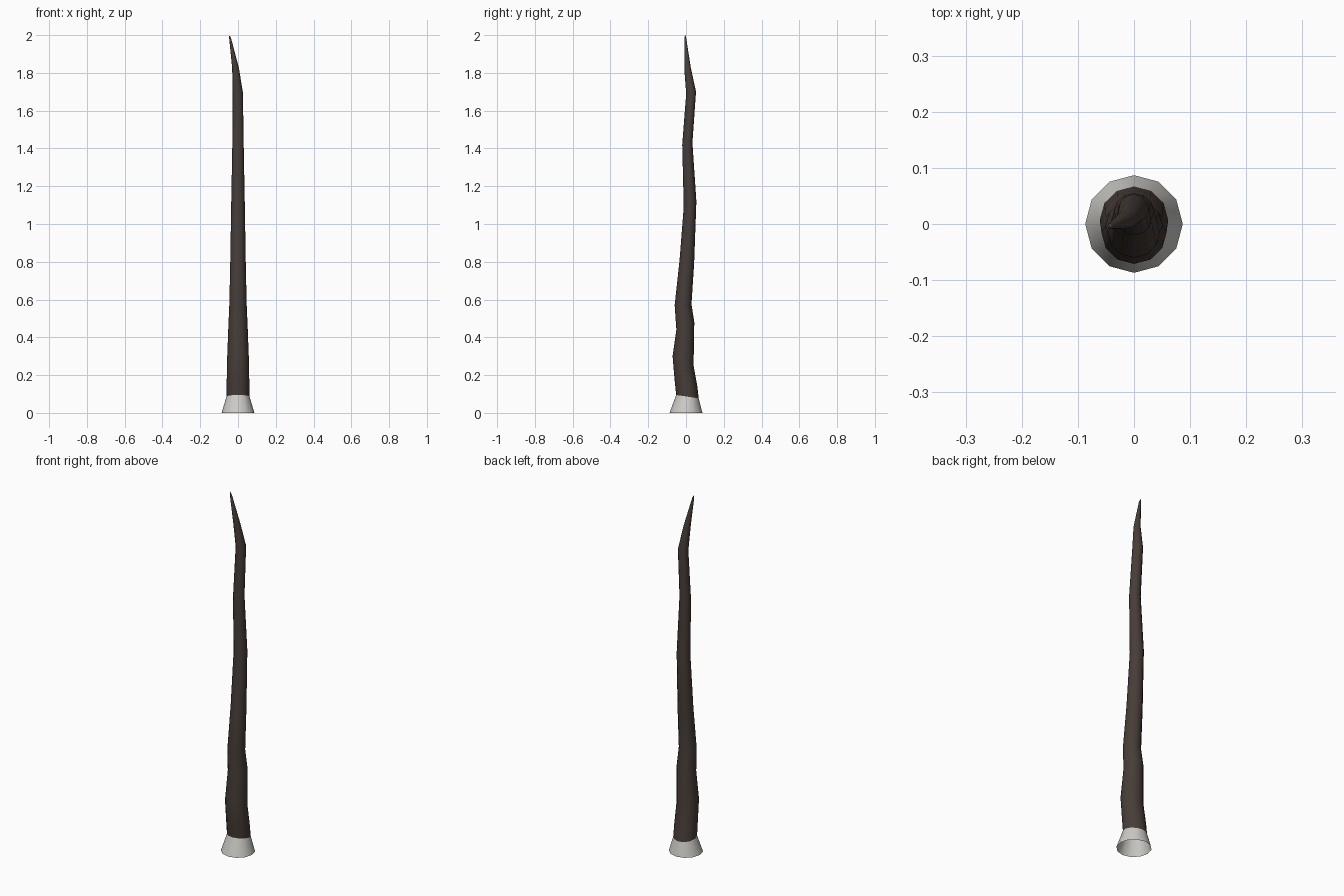
import bpy, math

if "Cube" in bpy.data.objects:
    bpy.data.objects.remove(bpy.data.objects["Cube"])

SIDES = 12

def material(name, rgb):
    m = bpy.data.materials.new(name)
    m.diffuse_color = (*rgb, 1)
    m.use_nodes = True
    m.node_tree.nodes["Principled BSDF"].inputs["Base Color"].default_value = m.diffuse_color
    return m

def loft(name, rings, mat, tip=None):
    """Skin tilted rings: (centre x, half width, front y, front z, back y, back z)."""
    verts, faces = [], []
    for cx, rx, yf, zf, yb, zb in rings:
        for i in range(SIDES):
            a = 2 * math.pi * i / SIDES
            t = (1 + math.sin(a)) / 2
            verts.append((cx + rx * math.cos(a), yf + (yb - yf) * t, zf + (zb - zf) * t))
    for r in range(len(rings) - 1):
        for i in range(SIDES):
            j = (i + 1) % SIDES
            a, b = r * SIDES, (r + 1) * SIDES
            faces.append((a + i, a + j, b + j, b + i))
    if tip:
        verts.append(tip)
        a = (len(rings) - 1) * SIDES
        faces += [(a + i, a + (i + 1) % SIDES, len(verts) - 1) for i in range(SIDES)]
    me = bpy.data.meshes.new(name)
    me.from_pydata(verts, [], faces)
    me.materials.append(mat)
    for p in me.polygons:
        p.use_smooth = True
    ob = bpy.data.objects.new(name, me)
    bpy.context.collection.objects.link(ob)
    return ob

bark = material("dark brown horn", (0.063, 0.047, 0.039))
pale = material("pale grey base", (0.60, 0.59, 0.56))

# Flared base sleeve, open underneath
loft("base_sleeve", [
    (0, 0.087, -0.087, 0.0, 0.087, 0.0),
    (0, 0.061, -0.052, 0.095, 0.067, 0.077),
], pale)

# Crooked tapering horn, bent towards -x at the tip
loft("horn_shaft", [
    (0.000, 0.061, -0.052, 0.095, 0.067, 0.077),
    (0.000, 0.060, -0.060, 0.17, 0.060, 0.14),
    (0.000, 0.058, -0.071, 0.30, 0.040, 0.25),
    (0.000, 0.051, -0.051, 0.44, 0.044, 0.48),
    (0.000, 0.046, -0.060, 0.57, 0.029, 0.575),
    (0.000, 0.041, -0.034, 0.81, 0.043, 0.79),
    (0.000, 0.036, -0.012, 1.09, 0.055, 1.12),
    (0.000, 0.030, -0.020, 1.42, 0.034, 1.43),
    (-0.001, 0.027, 0.001, 1.69, 0.053, 1.70),
    (-0.013, 0.018, -0.009, 1.82, 0.025, 1.83),
    (-0.042, 0.005, -0.009, 1.985, 0.001, 1.985),
], bark, tip=(-0.046, -0.004, 2.0))
